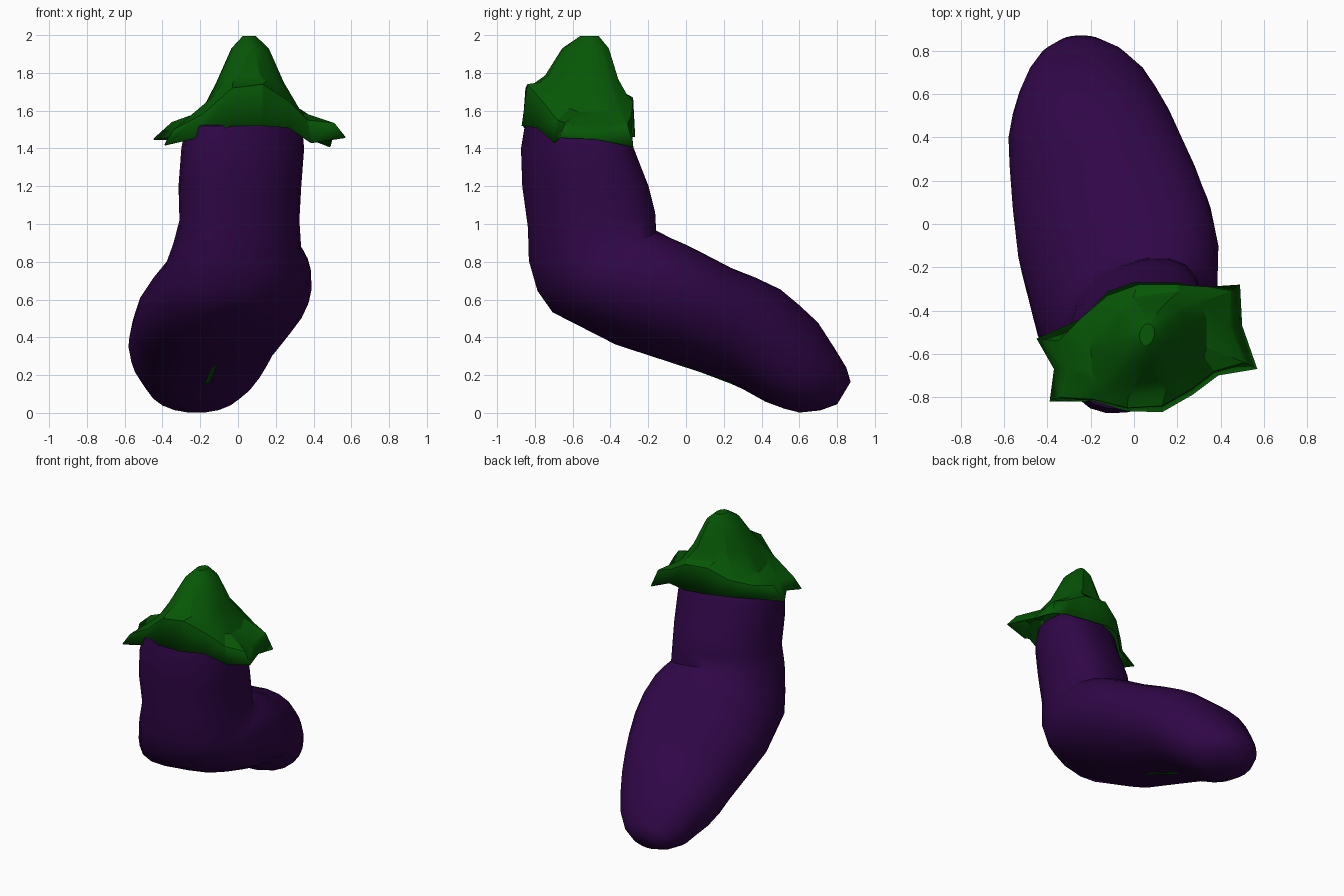
import bpy, bmesh, math
from mathutils import Vector
from mathutils.bvhtree import BVHTree

if "Cube" in bpy.data.objects:
    bpy.data.objects.remove(bpy.data.objects["Cube"])


def material(name, rgb):
    m = bpy.data.materials.new(name)
    m.diffuse_color = (*rgb, 1)
    m.use_nodes = True
    m.node_tree.nodes["Principled BSDF"].inputs["Base Color"].default_value = m.diffuse_color
    return m


purple = material("deep purple", (0.029, 0.002, 0.063))
green = material("leaf green", (0.002, 0.095, 0.002))


def loft(name, rings, mat, cap_start, cap_end, angle):
    """Skin a list of equal-length closed rings."""
    bm = bmesh.new()
    rows = [[bm.verts.new(p) for p in r] for r in rings]
    n = len(rows[0])
    for a, b in zip(rows, rows[1:]):
        for i in range(n):
            j = (i + 1) % n
            bm.faces.new((a[i], a[j], b[j], b[i]))
    for row, cap in ((rows[0], cap_start), (rows[-1], cap_end)):
        if cap:
            c = bm.verts.new(sum((v.co for v in row), Vector()) / n)
            for i in range(n):
                bm.faces.new((row[i], row[(i + 1) % n], c))
    bmesh.ops.recalc_face_normals(bm, faces=bm.faces)
    mesh = bpy.data.meshes.new(name)
    bm.to_mesh(mesh)
    bm.free()
    mesh.materials.append(mat)
    ob = bpy.data.objects.new(name, mesh)
    bpy.context.collection.objects.link(ob)
    bpy.ops.object.select_all(action='DESELECT')
    ob.select_set(True)
    bpy.context.view_layer.objects.active = ob
    bpy.ops.object.shade_smooth_by_angle(angle=math.radians(angle))
    return ob


# Bent fruit: upper y, z, lower y, z, min x, max x, squareness, sideways tilt
SECTIONS = [
    (-.36, 1.56, -.76, 1.56, -.19, .28, .9, 0),
    (-.31, 1.50, -.84, 1.52, -.28, .34, .88, 0),
    (-.29, 1.40, -.86, 1.40, -.30, .35, .85, 0),
    (-.21, 1.20, -.855, 1.20, -.315, .335, .84, 0),
    (-.175, 1.06, -.825, .98, -.31, .325, .84, 0),
    (-.17, .97, -.82, .80, -.34, .335, .84, -.02),
    (-.09, .92, -.775, .65, -.39, .36, .86, .03),
    (.00, .88, -.70, .54, -.46, .385, .87, .05),
    (.12, .82, -.37, .37, -.535, .39, .9, .06),
    (.24, .76, -.10, .28, -.56, .355, .93, .06),
    (.37, .71, .17, .19, -.575, .28, .93, .05),
    (.50, .65, .30, .13, -.58, .22, .93, .04),
    (.60, .57, .42, .06, -.56, .17, .93, .02),
    (.70, .48, .52, .02, -.53, .11, .93, 0),
    (.79, .34, .60, .00, -.49, .05, .95, 0),
    (.85, .24, .71, .012, -.43, -.04, 1, 0),
    (.872, .165, .80, .045, -.35, -.14, 1, 0),
]


def power(v, e):
    return math.copysign(abs(v) ** e, v)


def section(k, ay, az, by, bz, x0, x1, e, tilt, n=22):
    skew = 0.075 * max(0, min(1, (9 - k) / 3))   # the neck is turned a little
    pts = []
    for i in range(n):
        t = 2 * math.pi * i / n
        c, s = power(math.cos(t), e), power(math.sin(t), e)
        pts.append(((x0 + x1) / 2 + c * (x1 - x0) / 2,
                    (ay + by) / 2 + s * (ay - by) / 2 + c * skew,
                    (az + bz) / 2 + s * (az - bz) / 2 + c * tilt))
    return pts


body = loft("fruit_body", [section(k, *s) for k, s in enumerate(SECTIONS)],
            purple, True, True, 50)

# Leafy cap: wavy rim with four tips, then a fold ring above it
RIM = [
    (.57, -.67, 1.46), (.50, -.47, 1.45), (.49, -.28, 1.41), (.35, -.30, 1.46),
    (.20, -.27, 1.46), (.00, -.27, 1.48), (-.12, -.31, 1.48), (-.25, -.44, 1.45),
    (-.45, -.53, 1.45), (-.37, -.67, 1.46), (-.39, -.82, 1.42), (-.20, -.82, 1.46),
    (-.03, -.865, 1.52), (.13, -.87, 1.52), (.27, -.79, 1.51), (.39, -.70, 1.43),
]
FOLD = [
    (.51, -.64, 1.535), (.44, -.47, 1.51), (.45, -.31, 1.53), (.34, -.29, 1.57),
    (.20, -.28, 1.65), (.02, -.28, 1.67), (-.12, -.33, 1.60), (-.25, -.44, 1.55),
    (-.35, -.54, 1.54), (-.31, -.66, 1.52), (-.34, -.80, 1.50), (-.19, -.81, 1.58),
    (-.03, -.85, 1.72), (.13, -.84, 1.74), (.27, -.76, 1.65), (.37, -.68, 1.55),
]


def cone_ring(cx, cy, rx, ry, z, front=0, back=0, e=1):
    pts = []
    for x, y, _ in RIM:
        t = math.atan2(y + .56, x - .06)
        s = math.sin(t)
        dx = rx * power(math.cos(t), e)
        pts.append((cx + dx, cy + ry * power(s, e) + .2 * dx,
                    z + (front if s < 0 else back) * s * s))
    return pts


cap = loft("leafy_cap", [
    RIM, FOLD,
    cone_ring(.07, -.555, .27, .235, 1.585, .175, .12, .8),
    cone_ring(.065, -.55, .18, .19, 1.75, .04, .02, .85),
    cone_ring(.065, -.53, .10, .125, 1.93),
    cone_ring(.06, -.51, .035, .05, 1.995),
], green, False, True, 25)
skin = cap.modifiers.new("thickness", 'SOLIDIFY')
skin.thickness = 0.008
skin.offset = -1

# Tiny green sliver lying on the underside of the fruit
bm = bmesh.new()
bm.from_mesh(body.data)
tree = BVHTree.FromBMesh(bm)
bm.free()
front, back = [], []
for x, z in ((-.18, .15), (-.15, .16), (-.11, .26), (-.14, .24)):
    hit = tree.ray_cast(Vector((x, -3, z)), Vector((0, 1, 0)))[0]
    y = hit.y if hit else .15
    front.append((x, y - .010, z))
    back.append((x, y - .002, z))
loft("green_sliver", [back, front], green, True, True, 25)
